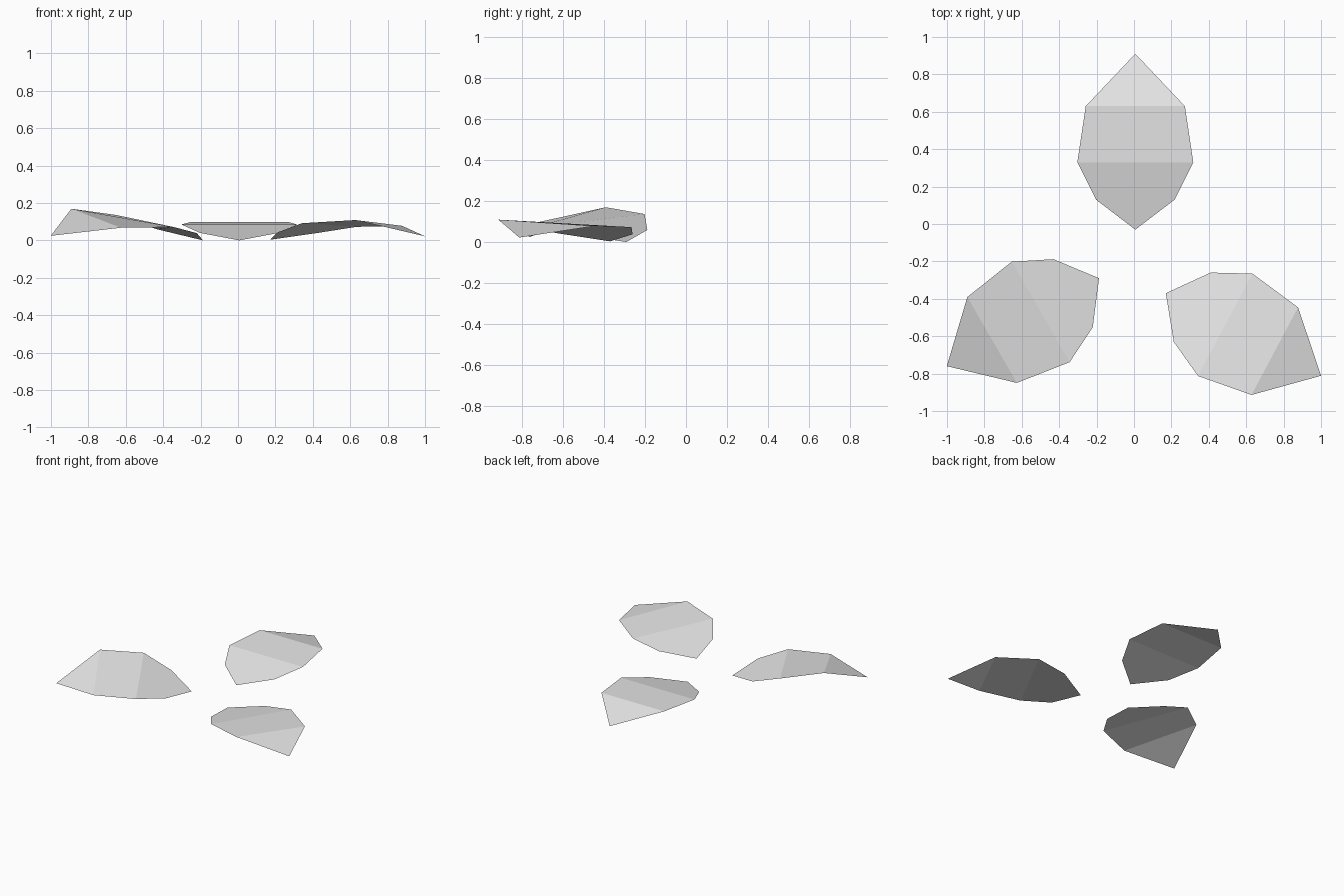
import bpy
import bmesh
from math import radians
from mathutils import Matrix, Vector

if "Cube" in bpy.data.objects:
    bpy.data.objects.remove(bpy.data.objects["Cube"], do_unlink=True)

# Single flat colour
grey = bpy.data.materials.new("plain_grey")
grey.use_nodes = True
colour = (0.8, 0.8, 0.8, 1.0)
grey.diffuse_color = colour
grey.node_tree.nodes["Principled BSDF"].inputs["Base Color"].default_value = colour

# Leaf profile from base to tip: distance along, half width, height
BASE = (0.0, 0.0, 0.0)
NECK = (0.16, 0.21, 0.04)
MIDDLE = (0.36, 0.31, 0.085)
SHOULDER = (0.66, 0.265, 0.097)
TIP = (0.94, 0.0, 0.02)


def make_leaf(name, base, angle, lift=1.0, twist=0.0):
    """Thin folded leaf pointing along +y, twisted along its length, then turned."""
    bm = bmesh.new()
    place = Matrix.Translation(Vector(base)) @ Matrix.Rotation(radians(angle), 4, 'Z')

    def vert(row, side):
        along, half, height = row
        x = side * half
        return bm.verts.new(place @ Vector((x, along, height * lift + x * along * twist)))

    base_vert, tip_vert = vert(BASE, 0), vert(TIP, 0)
    (neck_l, neck_r), (mid_l, mid_r), (top_l, top_r) = [
        (vert(row, -1), vert(row, 1)) for row in (NECK, MIDDLE, SHOULDER)]

    # Base panel, middle panel and tip panel, folded along two creases
    bm.faces.new((base_vert, neck_r, mid_r, mid_l, neck_l))
    bm.faces.new((mid_l, mid_r, top_r, top_l))
    bm.faces.new((top_l, top_r, tip_vert))

    mesh = bpy.data.meshes.new(name)
    bm.to_mesh(mesh)
    bm.free()
    mesh.materials.append(grey)
    leaf = bpy.data.objects.new(name, mesh)
    bpy.context.collection.objects.link(leaf)
    return leaf


# Three leaves spread around the centre
make_leaf("back_leaf", (0.007, -0.03, 0), 0)
make_leaf("left_leaf", (0.17, -0.37, 0.003), -118, lift=0.93, twist=0.088)
make_leaf("right_leaf", (-0.187, -0.29, 0), 120, lift=1.22, twist=0.29)
